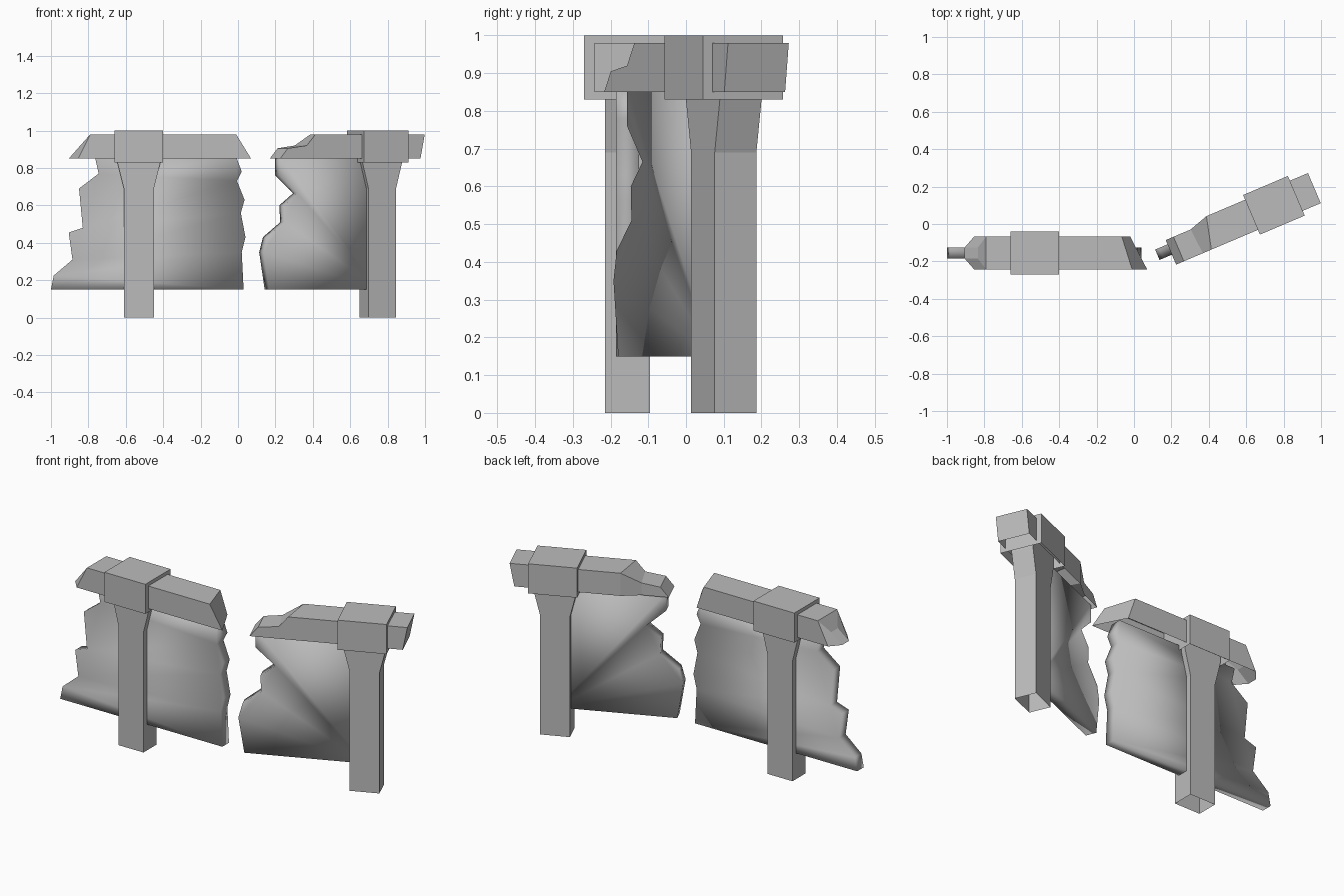
import bpy, bmesh, math
from mathutils import Matrix

if "Cube" in bpy.data.objects:
    bpy.data.objects.remove(bpy.data.objects["Cube"])

grey = bpy.data.materials.new("concrete grey")
grey.use_nodes = True
grey.diffuse_color = (0.5, 0.5, 0.5, 1)
grey.node_tree.nodes["Principled BSDF"].inputs["Base Color"].default_value = (0.5, 0.5, 0.5, 1)


def finish(name, bm, place, smooth=False):
    """Turn a bmesh into a placed object."""
    bmesh.ops.recalc_face_normals(bm, faces=bm.faces)
    me = bpy.data.meshes.new(name)
    bm.to_mesh(me)
    bm.free()
    me.materials.append(grey)
    for p in me.polygons:
        p.use_smooth = smooth
    ob = bpy.data.objects.new(name, me)
    bpy.context.collection.objects.link(ob)
    ob.matrix_world = place


def loft(name, rings, place, closed, ends):
    """Skin a list of point rings; ends tells which of the two get capped."""
    bm = bmesh.new()
    rows = [[bm.verts.new(p) for p in ring] for ring in rings]
    n = len(rows[0])
    for a, b in zip(rows, rows[1:]):
        for i in range(n if closed else n - 1):
            j = (i + 1) % n
            bm.faces.new((a[i], a[j], b[j], b[i]))
    for row, cap in zip((rows[0], rows[-1]), ends):
        if cap:
            bm.faces.new(row)
    finish(name, bm, place)


def rect(cx, w, d, z):
    return [(cx + sx * w / 2, sy * d / 2, z)
            for sx, sy in ((-1, -1), (1, -1), (1, 1), (-1, 1))]


def section(side, place, post_x, stations, outline):
    # hollow post, open below, flaring under its cap
    loft("post_" + side, [rect(post_x, 0.16, 0.12, 0), rect(post_x, 0.16, 0.12, 0.69),
                          rect(post_x, 0.23, 0.12, 0.83), rect(post_x, 0.23, 0.12, 0.9)],
         place, True, (False, False))
    loft("post_cap_" + side, [rect(post_x, 0.26, 0.23, 0.83), rect(post_x, 0.26, 0.23, 1)],
         place, True, (False, True))

    # top rail, an open-bottomed channel with broken ends
    rings = []
    for front_low, front_top, back_top, back_low, vf, vb, z in stations:
        rings.append([(front_low, vf, 0.85), (front_top, vf, z),
                      (back_top, vb, z), (back_low, vb, 0.85)])
    loft("top_rail_" + side, rings, place, False, (True, True))

    # broken panel, one softly shaded slab
    bm = bmesh.new()
    front = [bm.verts.new((x, -0.03, z)) for x, z in outline]
    face = bm.faces.new(front)
    new = bmesh.ops.extrude_face_region(bm, geom=[face], use_keep_orig=True)
    for v in new["geom"]:
        if isinstance(v, bmesh.types.BMVert):
            v.co.y += 0.06
    finish("broken_panel_" + side, bm, place, True)


# Straight section on the right of the model
section(
    "right", Matrix.Translation((0, -0.155, 0)), -0.53,
    [(-0.905, -0.835, -0.835, -0.905, -0.03, 0.03, 0.905),
     (-0.855, -0.79, -0.79, -0.855, -0.0875, 0.0875, 0.98),
     (0.07, -0.01, -0.065, -0.02, -0.0875, 0.0875, 0.98)],
    [(-1, 0.15), (0.03, 0.15), (0.02, 0.35), (0.04, 0.43), (0.015, 0.56),
     (0.035, 0.63), (-0.005, 0.73), (0.02, 0.78), (-0.01, 0.86),
     (-0.765, 0.86), (-0.745, 0.77), (-0.85, 0.69), (-0.83, 0.48),
     (-0.905, 0.455), (-0.885, 0.31), (-0.985, 0.225)])

# Turned section on the left of the model
section(
    "left", Matrix.Translation((0.748, 0.1, 0)) @ Matrix.Rotation(math.radians(23), 4, "Z"), 0,
    [(-0.605, -0.56, -0.56, -0.605, -0.0875, 0.055, 0.905),
     (-0.45, -0.45, -0.46, -0.46, -0.0875, 0.055, 0.92),
     (-0.4, -0.4, -0.355, -0.355, -0.0875, 0.0875, 0.98),
     (0.21, 0.235, 0.235, 0.21, -0.0875, 0.0875, 0.98)],
    [(-0.645, 0.15), (0, 0.15), (0, 0.86), (-0.585, 0.86), (-0.585, 0.76),
     (-0.48, 0.665), (-0.56, 0.6), (-0.555, 0.51), (-0.655, 0.43), (-0.677, 0.35)])
